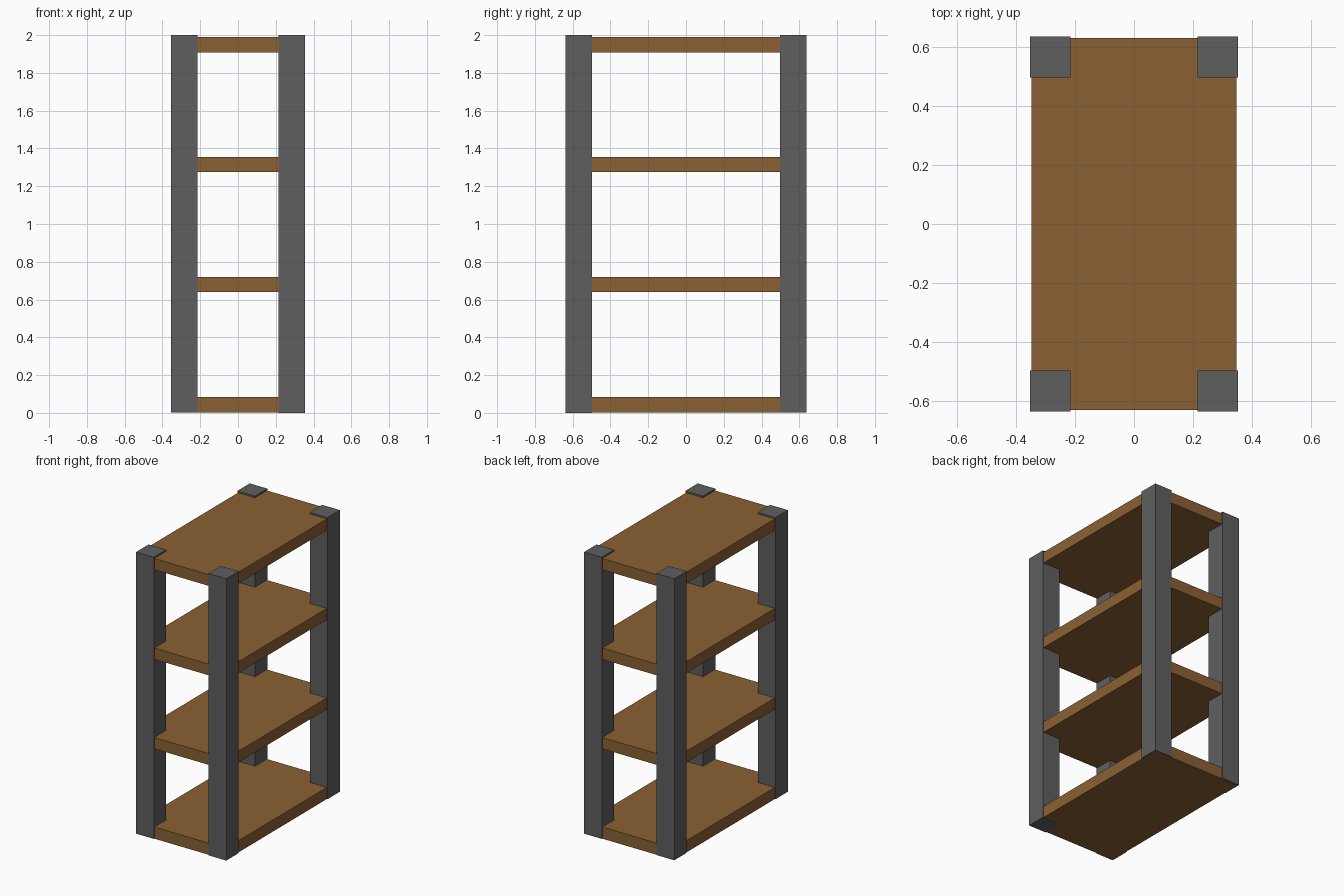
import bpy

if "Cube" in bpy.data.objects:
    bpy.data.objects.remove(bpy.data.objects["Cube"])


def material(name, rgb):
    m = bpy.data.materials.new(name)
    m.diffuse_color = tuple(
        c / 12.92 if c <= 0.04045 else ((c + 0.055) / 1.055) ** 2.4
        for c in (v / 255 for v in rgb)) + (1.0,)
    m.use_nodes = True
    m.node_tree.nodes["Principled BSDF"].inputs["Base Color"].default_value = m.diffuse_color
    return m


def box(name, lo, hi, mat):
    centre = [(a + b) / 2 for a, b in zip(lo, hi)]
    bpy.ops.mesh.primitive_cube_add(size=1, location=centre)
    ob = bpy.context.object
    ob.name = name
    ob.scale = [b - a for a, b in zip(lo, hi)]
    bpy.ops.object.transform_apply(location=False, rotation=False, scale=True)
    ob.data.materials.append(mat)
    return ob


wood = material("brown wood", (139, 97, 51))
metal = material("dark grey metal", (95, 95, 95))

HX, HY = 0.354, 0.637      # outer half sizes
POST = 0.139               # post width

# Four corner posts; the front right foot sits just below the lowest shelf
for sx, side in ((-1, "left"), (1, "right")):
    for sy, end in ((-1, "front"), (1, "back")):
        xs = sorted((sx * HX, sx * (HX - POST)))
        ys = sorted((sy * HY, sy * (HY - POST)))
        foot = 0.0 if (sx, sy) == (1, -1) else 0.002
        box(f"{end}_{side}_post", (xs[0], ys[0], foot), (xs[1], ys[1], 2.0), metal)

# Four evenly spaced shelves, slightly inset from the posts
for i in range(4):
    top = 0.084 + 0.635 * i
    bottom = 0.001 if i == 0 else top - 0.08
    box(f"shelf_{i + 1}", (-0.348, -0.631, bottom), (0.348, 0.631, top), wood)
